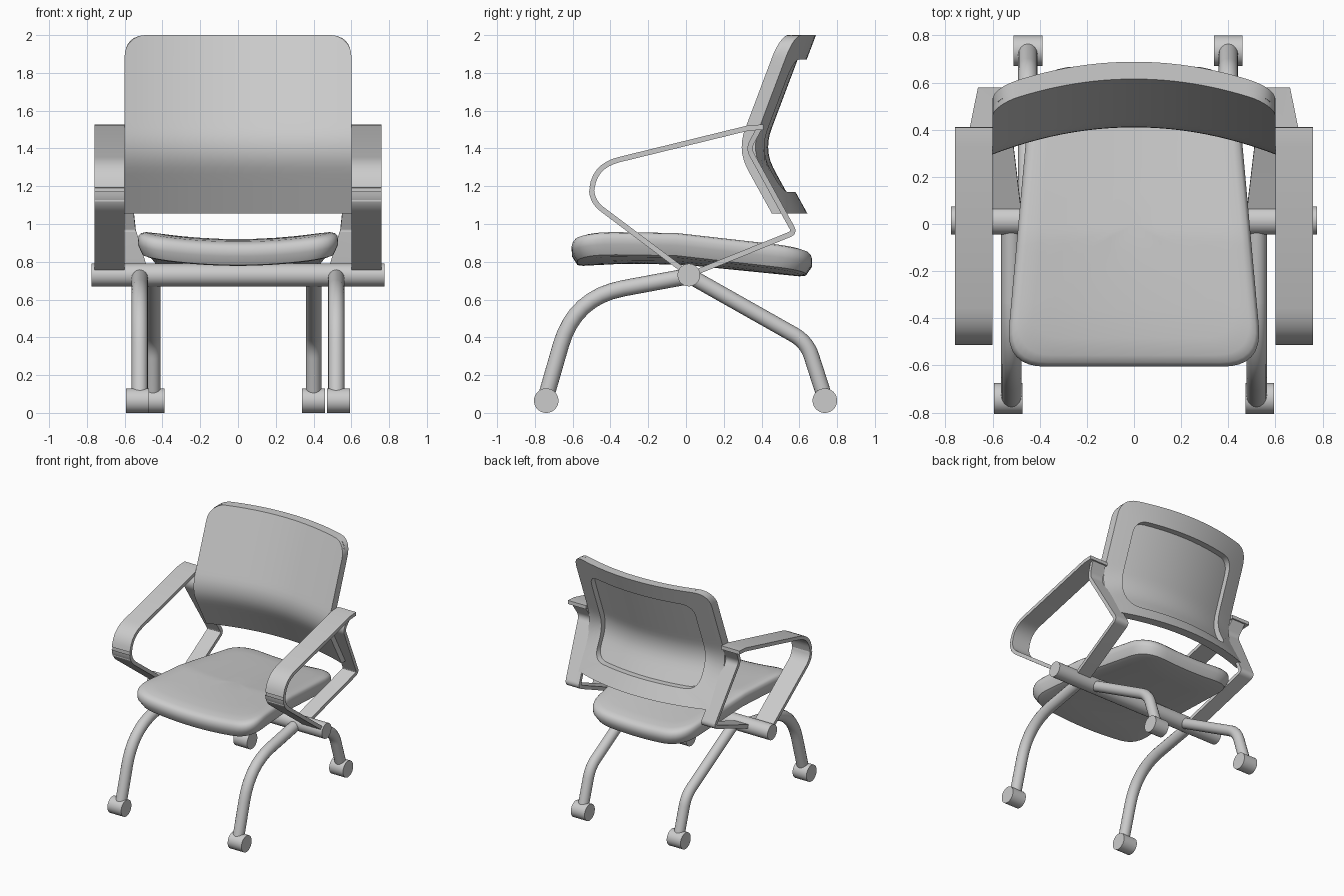
import bpy, bmesh, math
from mathutils import Vector

cube = bpy.data.objects.get("Cube")
if cube:
    bpy.data.objects.remove(cube, do_unlink=True)

grey = bpy.data.materials.new("plain grey")
grey.use_nodes = True
grey.diffuse_color = (0.6, 0.6, 0.6, 1)
grey.node_tree.nodes["Principled BSDF"].inputs["Base Color"].default_value = (0.6, 0.6, 0.6, 1)


def mesh_object(name, bm, angle=35):
    bmesh.ops.recalc_face_normals(bm, faces=bm.faces)
    me = bpy.data.meshes.new(name)
    bm.to_mesh(me)
    bm.free()
    ob = bpy.data.objects.new(name, me)
    bpy.context.collection.objects.link(ob)
    me.materials.append(grey)
    bpy.ops.object.select_all(action='DESELECT')
    ob.select_set(True)
    bpy.context.view_layer.objects.active = ob
    bpy.ops.object.shade_smooth_by_angle(angle=math.radians(angle))
    return ob


def rounded(points, closed=False, steps=8):
    """Path with corners cut back by the last value of each point and curved."""
    pts = [(Vector(p[:-1]), p[-1]) for p in points]
    out = []
    for i, (p, cut) in enumerate(pts):
        if cut == 0:
            out.append(p)
            continue
        before, after = pts[i - 1][0], pts[(i + 1) % len(pts)][0]
        a = p + (before - p).normalized() * cut
        b = p + (after - p).normalized() * cut
        for k in range(steps + 1):
            t = k / steps
            out.append(a * (1 - t) ** 2 + p * 2 * t * (1 - t) + b * t * t)
    return out


def divide(loop, longest=0.05):
    """Split the long edges of a closed loop."""
    out = []
    for i, a in enumerate(loop):
        b = loop[(i + 1) % len(loop)]
        n = max(1, math.ceil((b - a).length / longest))
        out += [a.lerp(b, k / n) for k in range(n)]
    return out


def bridge(bm, rings, close=False):
    pairs = list(zip(rings, rings[1:])) + ([(rings[-1], rings[0])] if close else [])
    for r, s in pairs:
        for i in range(len(r)):
            j = (i + 1) % len(r)
            bm.faces.new((r[i], r[j], s[j], s[i]))


def tube(name, points, radius):
    cu = bpy.data.curves.new(name, 'CURVE')
    cu.dimensions = '3D'
    cu.bevel_depth = radius
    cu.bevel_resolution = 6
    cu.use_fill_caps = True
    path = rounded(points)
    sp = cu.splines.new('POLY')
    sp.points.add(len(path) - 1)
    for q, p in zip(sp.points, path):
        q.co = (*p, 1)
    ob = bpy.data.objects.new(name, cu)
    bpy.context.collection.objects.link(ob)
    cu.materials.append(grey)


def cylinder_x(name, x, y, z, radius, width):
    bm = bmesh.new()
    bmesh.ops.create_cone(bm, cap_ends=True, segments=40, radius1=radius, radius2=radius, depth=width)
    for v in bm.verts:
        v.co = (v.co.z + x, v.co.x + y, v.co.y + z)
    mesh_object(name, bm)


def ribbon(name, points, width, thick):
    """Flat strip, wide along x, following a path."""
    path = rounded(points)
    bm = bmesh.new()
    rings = []
    for i, p in enumerate(path):
        d1 = (path[max(i, 1)] - path[max(i, 1) - 1]).yz.normalized()
        k = min(i, len(path) - 2)
        d2 = (path[k + 1] - path[k]).yz.normalized()
        t = (d1 + d2).normalized()
        off = Vector((0, -t.y, t.x)) * thick / 2 / max(t.dot(d1), 0.4)
        side = Vector((width / 2, 0, 0))
        rings.append([bm.verts.new(p + a) for a in (off + side, off - side, -off - side, -off + side)])
    bridge(bm, rings)
    bm.faces.new(rings[0])
    bm.faces.new(rings[-1])
    mesh_object(name, bm)


# Base: cross bar, legs, wheels, arms and back brackets
cylinder_x("cross_bar", 0, 0.015, 0.73, 0.06, 1.55)
for side, s, rear_x in (("left", 1, 0.4), ("right", -1, -0.45)):
    x = s * 0.52
    tube(side + "_front_leg", [(x, 0.02, 0.725, 0), (x, -0.33, 0.66, 0),
                               (x, -0.59, 0.61, 0.26), (x, -0.74, 0.09, 0)], 0.043)
    cylinder_x(side + "_front_wheel", s * 0.533, -0.74, 0.065, 0.065, 0.122)
    tube(side + "_rear_leg", [(rear_x, 0.02, 0.725, 0), (rear_x, 0.64, 0.375, 0.08),
                              (rear_x, 0.735, 0.08, 0)], 0.041)
    cylinder_x(side + "_rear_wheel", rear_x, 0.735, 0.065, 0.065, 0.122)
    x = s * 0.68
    ribbon(side + "_arm", [(x, 0.41, 1.513, 0), (x, 0.33, 1.508, 0), (x, -0.5, 1.305, 0.15),
                           (x, -0.5, 1.12, 0.07), (x, 0.02, 0.73, 0)], 0.16, 0.028)
    ribbon(side + "_back_bracket", [(s * 0.535, 0.03, 0.735, 0), (s * 0.6, 0.575, 0.955, 0.03),
                                    (s * 0.65, 0.33, 1.4, 0.04), (s * 0.67, 0.39, 1.51, 0)], 0.12, 0.028)

# Backrest: bent profile bowed across its width
back_profile = rounded([(0.455, 1.055, 0), (0.27, 1.39, 0.12), (0.5, 2.0, 0)])


def back_y(x, z):
    for a, b in zip(back_profile, back_profile[1:]):
        if z <= b.y + 1e-6:
            break
    y = a.x + (b.x - a.x) * (z - a.y) / (b.y - a.y)
    return y + 0.115 * (1 - (x / 0.6) ** 2)


def back_half_width(z, r=0.11):
    d = max(0, z - (2 - r))
    return 0.6 - r + math.sqrt(max(0, r * r - d * d))


bm = bmesh.new()
levels = [1.055 + 0.035 * i for i in range(24)] + [2 - 0.11 * (1 - math.sin(i * math.pi / 16)) for i in range(9)]
layers = []
for depth in (0, 0.025):
    grid = []
    for z in levels:
        w = back_half_width(z)
        xs = [w * (i / 12 - 1) for i in range(25)]
        grid.append([bm.verts.new((x, back_y(x, z) + depth, z)) for x in xs])
    for a, b in zip(grid, grid[1:]):
        for i in range(24):
            bm.faces.new((a[i], a[i + 1], b[i + 1], b[i]))
    layers.append(grid[0] + [r[-1] for r in grid[1:-1]] + grid[-1][::-1] + [r[0] for r in grid[-2:0:-1]])
bridge(bm, layers)
mesh_object("backrest_panel", bm)

# Raised rim around the back of the panel
bm = bmesh.new()


def rim_loop(w, low, high, cut_low, cut_high):
    """Rounded rectangle with the same point count for any size."""
    corners = [(-w, low, cut_low), (w, low, cut_low), (w, high, cut_high), (-w, high, cut_high)]
    loop = rounded(corners, True)
    out = []
    for i, a in enumerate(loop):
        b = loop[(i + 1) % len(loop)]
        n = 20 if i % 9 == 8 else 1
        out += [a.lerp(b, k / n) for k in range(n)]
    return out


outer = rim_loop(0.6, 1.055, 2.0, 0.004, 0.12)
inner = rim_loop(0.46, 1.17, 1.87, 0.1, 0.1)
middle = [a.lerp(b, 0.5) for a, b in zip(outer, inner)]
rings = []
for loop, depth in ((outer, 0.024), (outer, 0.073), (middle, 0.073), (inner, 0.073), (inner, 0.02)):
    rings.append([bm.verts.new((p.x, back_y(p.x, p.y) + depth, p.y)) for p in loop])
bridge(bm, rings)
mesh_object("backrest_rim", bm)

# Seat: rounded taper with raised sides and a falling rear
outline = divide(rounded([(-0.545, -0.605, 0.17), (0.545, -0.605, 0.17),
                          (0.43, 0.668, 0.19), (-0.43, 0.668, 0.19)], True))


def seat_z(x, y):
    slope = max(0, y + 0.05)
    front = max(0, -0.35 - y)
    return 0.92 - 0.1 * slope - 0.25 * front ** 2 + 0.17 * x * x


bm = bmesh.new()
rings = []
section = [(0.2, 0), (0.4, 0), (0.6, 0), (0.8, 0), (0.92, -0.003), (0.97, -0.012), (0.99, -0.025),
           (1, -0.045), (0.998, -0.075), (0.95, -0.125), (0.9, -0.132), (0.6, -0.132), (0.3, -0.132)]
for scale, drop in section:
    ring = []
    for p in outline:
        x, y = p.x * scale, p.y * scale
        ring.append(bm.verts.new((x, y, seat_z(x, y) + drop)))
    rings.append(ring)
bridge(bm, rings)
for ring, drop in ((rings[0], 0), (rings[-1], -0.132)):
    hub = bm.verts.new((0, 0, seat_z(0, 0) + drop))
    for i in range(len(ring)):
        bm.faces.new((ring[i], ring[(i + 1) % len(ring)], hub))
mesh_object("seat", bm, 40)
